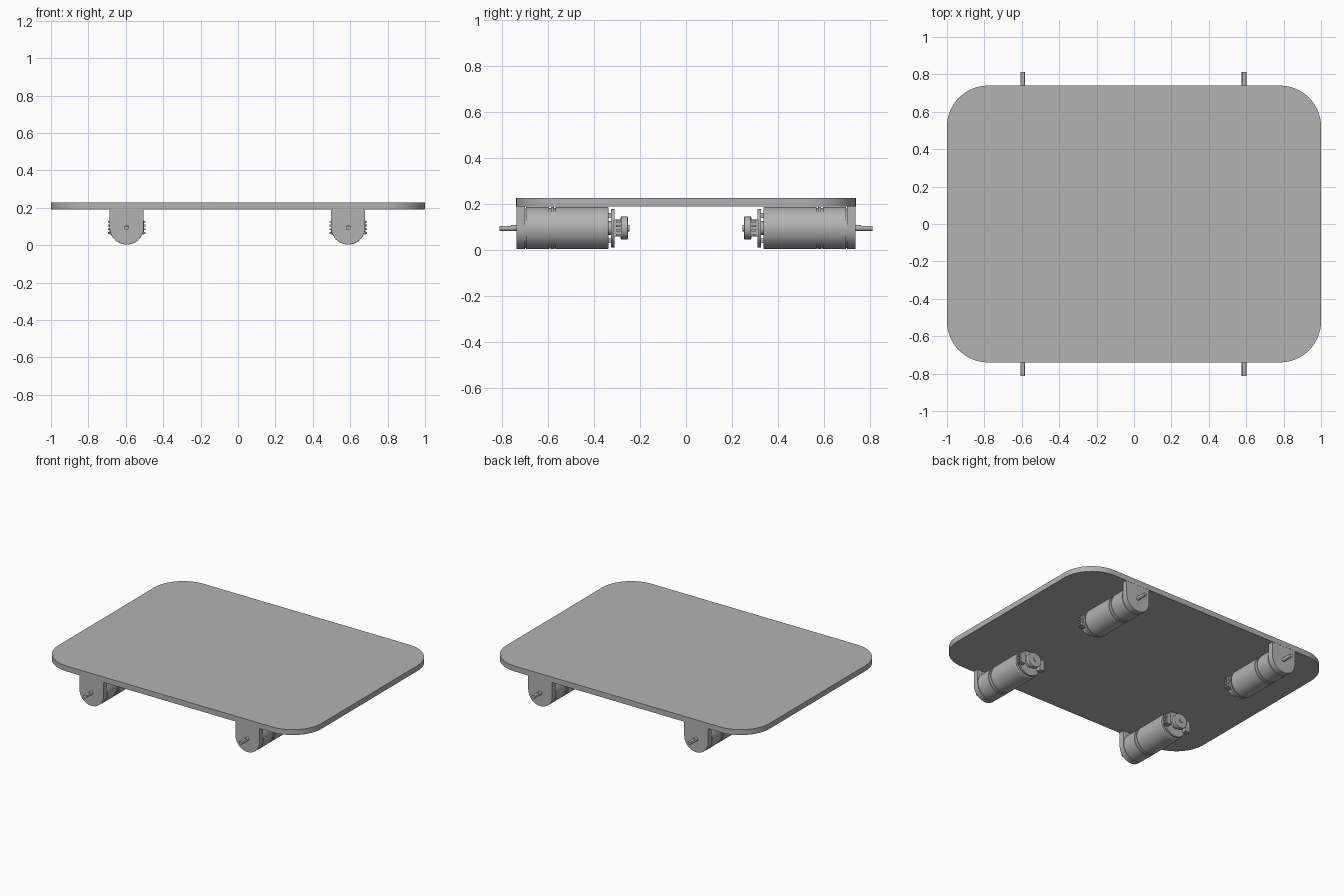
import bpy, bmesh, math
from mathutils import Matrix

if "Cube" in bpy.data.objects:
    bpy.data.objects.remove(bpy.data.objects["Cube"])

grey = bpy.data.materials.new("plain_grey")
grey.diffuse_color = (0.45, 0.45, 0.45, 1)
grey.use_nodes = True
grey.node_tree.nodes["Principled BSDF"].inputs["Base Color"].default_value = grey.diffuse_color
ZC = 0.095  # motor axis height


def finish(name, bm, smooth=True):
    bmesh.ops.recalc_face_normals(bm, faces=bm.faces)
    me = bpy.data.meshes.new(name)
    bm.to_mesh(me)
    bm.free()
    me.materials.append(grey)
    ob = bpy.data.objects.new(name, me)
    bpy.context.collection.objects.link(ob)
    if smooth:
        bpy.ops.object.select_all(action='DESELECT')
        ob.select_set(True)
        bpy.context.view_layer.objects.active = ob
        bpy.ops.object.shade_smooth_by_angle(angle=math.radians(30))
    return ob


def prism(name, pts, offset):
    bm = bmesh.new()
    face = bm.faces.new([bm.verts.new(p) for p in pts])
    ext = bmesh.ops.extrude_face_region(bm, geom=[face])
    moved = [g for g in ext["geom"] if isinstance(g, bmesh.types.BMVert)]
    bmesh.ops.translate(bm, verts=moved, vec=offset)
    return finish(name, bm)


def arc(cx, cy, r, a0, a1, n):
    return [(cx + r * math.cos(math.radians(a0 + (a1 - a0) * i / n)),
             cy + r * math.sin(math.radians(a0 + (a1 - a0) * i / n))) for i in range(n + 1)]


def lathe(name, x, s, profile, seg=48):
    """Turn (y, radius) points around the motor axis; s is the end of the deck."""
    bm = bmesh.new()
    rings = []
    for y, r in profile:
        rings.append([bm.verts.new((x + r * math.cos(2 * math.pi * i / seg), s * y,
                                    ZC + r * math.sin(2 * math.pi * i / seg))) for i in range(seg)])
    for a, b in zip(rings, rings[1:]):
        for i in range(seg):
            j = (i + 1) % seg
            bm.faces.new((a[i], a[j], b[j], b[i]))
    bm.faces.new(rings[0])
    bm.faces.new(rings[-1])
    return finish(name, bm)


def box(name, x, y, z, sx, sy, sz):
    bm = bmesh.new()
    bmesh.ops.create_cube(bm, size=1, matrix=Matrix.Translation((x, y, z)) @ Matrix.Diagonal((sx, sy, sz, 1)))
    return finish(name, bm, False)


# Deck plate with rounded corners
R = 0.22
outline = []
for sx, sy, a in ((1, 1, 0), (-1, 1, 90), (-1, -1, 180), (1, -1, 270)):
    outline += [(px, py, 0.19) for px, py in arc(sx * (1 - R), sy * (0.74 - R), R, a, a + 90, 16)]
prism("deck_plate", outline, (0, 0, 0.037))

for x in (-0.595, 0.589):
    for s in (-1, 1):
        # Hanging bracket with a round lower end
        pts = arc(x, ZC, 0.091, 180, 360, 32) + [(x + 0.091, 0.195), (x - 0.091, 0.195)]
        prism("motor_bracket", [(px, s * 0.739, pz) for px, pz in pts], (0, -s * 0.037, 0))
        # Gearbox and motor can with grooves
        lathe("motor_body", x, s, [(0.71, 0.086), (0.697, 0.086), (0.697, 0.092), (0.597, 0.092),
                                   (0.597, 0.088), (0.589, 0.088), (0.589, 0.092), (0.575, 0.092),
                                   (0.575, 0.088), (0.568, 0.088), (0.568, 0.092), (0.343, 0.092),
                                   (0.337, 0.088)])
        # Output shaft with a flat on its outer half
        lathe("shaft_root", x, s, [(0.70, 0.013), (0.762, 0.013)], 20)
        d = arc(x, ZC, 0.013, -220, 40, 18)
        prism("shaft_tip", [(px, s * 0.76, pz) for px, pz in d], (0, s * 0.053, 0))
        # Encoder board, neck and magnet wheel
        lathe("encoder_neck", x, s, [(0.34, 0.03), (0.285, 0.03)], 24)
        lathe("encoder_board", x, s, [(0.326, 0.084), (0.312, 0.084)])
        lathe("magnet_wheel", x, s, [(0.285, 0.045), (0.282, 0.05), (0.255, 0.05), (0.252, 0.045)], 32)
        lathe("wheel_hub", x, s, [(0.26, 0.014), (0.247, 0.014)], 20)
        for t in (-1, 1):
            # Side connectors with ribs, and board standoffs
            box("side_connector", x + t * 0.076, s * 0.297, ZC, 0.034, 0.036, 0.074)
            for k in range(4):
                box("connector_pin", x + t * 0.093, s * 0.295, ZC - 0.03 + k * 0.02, 0.014, 0.02, 0.009)
            box("board_standoff", x, s * 0.333, ZC + t * 0.055, 0.03, 0.02, 0.02)
